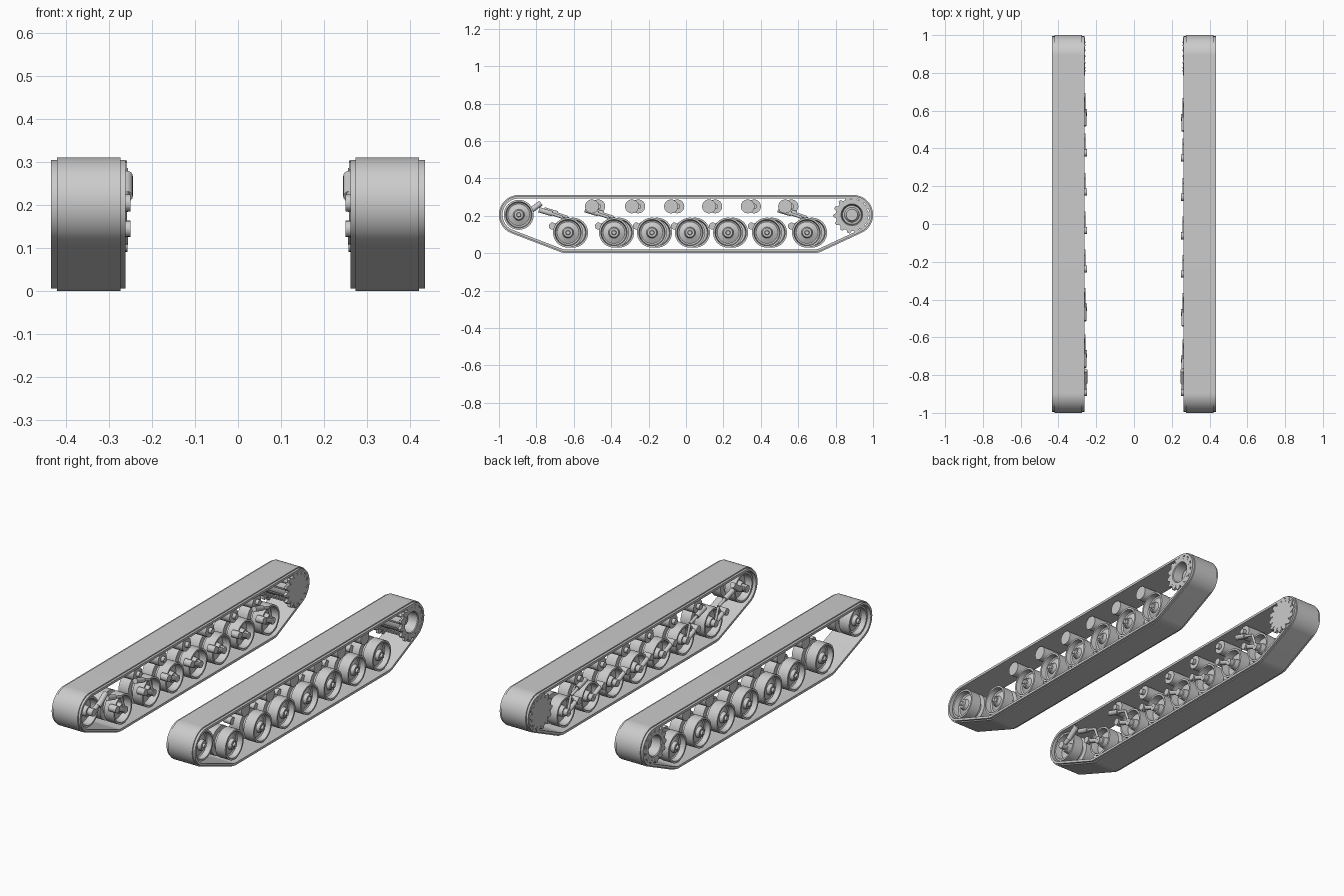
import bpy, bmesh, math
from mathutils import Vector

cube = bpy.data.objects.get("Cube")
if cube:
    bpy.data.objects.remove(cube)

grey = bpy.data.materials.new("plain_grey")
grey.use_nodes = True
grey.diffuse_color = (0.6, 0.6, 0.6, 1)
grey.node_tree.nodes["Principled BSDF"].inputs["Base Color"].default_value = (0.6, 0.6, 0.6, 1)
made = []


def finish(bm, name):
    bmesh.ops.recalc_face_normals(bm, faces=bm.faces)
    me = bpy.data.meshes.new(name)
    bm.to_mesh(me)
    bm.free()
    me.materials.append(grey)
    return me


def place(me, name, y=0, z=0):
    ob = bpy.data.objects.new(name, me)
    ob.location = (0, y, z)
    bpy.context.collection.objects.link(ob)
    made.append(ob)


def lathe(name, side, profile, seg=40, teeth=False):
    """Spin (x, radius) points around the x axis; teeth notch the widest rings."""
    bm = bmesh.new()
    rings = []
    for x, r in profile:
        if r == 0:
            rings.append([bm.verts.new((side * x, 0, 0))] * seg)
            continue
        ring = []
        for k in range(seg):
            a = math.tau * k / seg
            rad = r - 0.014 if teeth and r > 0.09 and k % 4 > 1 else r
            ring.append(bm.verts.new((side * x, rad * math.cos(a), rad * math.sin(a))))
        rings.append(ring)
    for a, b in zip(rings, rings[1:]):
        for k in range(seg):
            n = (k + 1) % seg
            corners = list(dict.fromkeys((a[k], a[n], b[n], b[k])))
            bm.faces.new(corners)
    return finish(bm, name)


def rod(name, side, p, q, r, seg=16):
    """Round bar between two points, mirrored by side."""
    p, q = (Vector((side * v[0], v[1], v[2])) for v in (p, q))
    bm = bmesh.new()
    bmesh.ops.create_cone(bm, cap_ends=True, segments=seg, radius1=r, radius2=r, depth=(q - p).length)
    bm.transform(Vector((0, 0, 1)).rotation_difference(q - p).to_matrix().to_4x4())
    bmesh.ops.translate(bm, verts=bm.verts, vec=(p + q) / 2)
    place(finish(bm, name), name)


# Belt path wraps around these circles: y, z, radius
CIRCLES = [(-0.894, 0.205, 0.106), (0.894, 0.205, 0.106), (-0.635, 0.11, 0.11), (0.68, 0.11, 0.11)]
BELT = [(0.262, -0.019), (0.262, -0.006), (0.274, -0.006), (0.274, 0),
        (0.422, 0), (0.422, -0.006), (0.435, -0.006), (0.435, -0.019)]


def belt(name, side):
    bm = bmesh.new()
    loops = []
    for k in range(180):
        a = math.tau * k / 180
        c, s = math.cos(a), math.sin(a)
        y, z, r = max(CIRCLES, key=lambda o: o[0] * c + o[1] * s + o[2])
        loops.append([bm.verts.new((side * x, y + (r + d) * c, z + (r + d) * s)) for x, d in BELT])
    for k, a in enumerate(loops):
        b = loops[(k + 1) % len(loops)]
        for i in range(len(BELT)):
            j = (i + 1) % len(BELT)
            bm.faces.new((a[i], a[j], b[j], b[i]))
    return finish(bm, name)


# Half-sections as (x, radius) from the outer face to the inner face
WHEEL = [(0.428, 0), (0.428, 0.01), (0.418, 0.013), (0.418, 0.024), (0.4, 0.03), (0.388, 0.058),
         (0.392, 0.066), (0.42, 0.07), (0.42, 0.08), (0.36, 0.08), (0.36, 0.052), (0.335, 0.052),
         (0.335, 0.08), (0.275, 0.08), (0.275, 0.07), (0.315, 0.066), (0.315, 0.03), (0.28, 0.026), (0.28, 0)]
SPROCKET = [(0.39, 0), (0.39, 0.03), (0.375, 0.04), (0.375, 0.05), (0.43, 0.054), (0.434, 0.058),
            (0.434, 0.1), (0.42, 0.1), (0.42, 0.062), (0.276, 0.062), (0.276, 0.1), (0.259, 0.1), (0.259, 0)]
ROLLER = [(0.4, 0), (0.4, 0.037), (0.28, 0.037), (0.28, 0.015), (0.262, 0.015), (0.262, 0)]
WHEEL_Y = [-0.631, -0.385, -0.182, 0.021, 0.225, 0.433, 0.647]
ROLLER_Y = [-0.503, -0.289, -0.08, 0.123, 0.33, 0.53]

for side, label, shift in ((1, "left", 0), (-1, "right", 0.027)):
    # Track belt, idler and drive sprocket
    place(belt("track_belt", side), label + "_track_belt")
    wheel = lathe("road_wheel", side, WHEEL)
    place(wheel, label + "_idler_wheel", -0.894, 0.205)
    place(lathe("sprocket", side, SPROCKET, 56, True), label + "_drive_sprocket", 0.887, 0.205)
    for k in range(14):
        a = math.tau * (k + 0.5) / 14
        y, z = 0.887 + 0.077 * math.cos(a), 0.205 + 0.077 * math.sin(a)
        rod(label + "_sprocket_bolt", side, (0.256, y, z), (0.435, y, z), 0.004, 8)

    # Idler tensioner
    rod(label + "_tensioner_axle", side, (0.25, -0.89, 0.205), (0.3, -0.89, 0.205), 0.02)
    rod(label + "_tensioner_arm", side, (0.264, -0.89, 0.205), (0.264, -0.83, 0.228), 0.012)
    rod(label + "_tensioner_rod", side, (0.26, -0.84, 0.22), (0.26, -0.775, 0.268), 0.015)

    # Return rollers
    roller = lathe("return_roller", side, ROLLER, 28)
    for y in ROLLER_Y:
        place(roller, label + "_return_roller", y + shift * 1.25, 0.25)

    # Road wheels with trailing arms and hub bolts
    for i, y in enumerate(WHEEL_Y):
        y += shift
        place(wheel, label + "_road_wheel", y, 0.11)
        for k in range(8):
            a = math.tau * k / 8
            by, bz = y + 0.019 * math.cos(a), 0.11 + 0.019 * math.sin(a)
            rod(label + "_hub_bolt", side, (0.41, by, bz), (0.422, by, bz), 0.003, 6)
        rod(label + "_arm_pivot", side, (0.25, y - 0.083, 0.145), (0.295, y - 0.083, 0.145), 0.019)
        rod(label + "_swing_arm", side, (0.268, y - 0.083, 0.145), (0.268, y, 0.11), 0.012)
        rod(label + "_arm_hub", side, (0.257, y, 0.11), (0.3, y, 0.11), 0.019)
        # Dampers on the first, second and last wheel
        if i in (0, 1, 6):
            rod(label + "_damper_body", side, (0.266, y - 0.155, 0.232), (0.266, y - 0.085, 0.211), 0.014)
            rod(label + "_damper_rod", side, (0.266, y - 0.09, 0.212), (0.266, y - 0.03, 0.192), 0.008)
            rod(label + "_damper_link", side, (0.266, y - 0.03, 0.192), (0.266, y, 0.11), 0.007)

# Smooth shading with sharp edges kept
bpy.ops.object.select_all(action="DESELECT")
for ob in made:
    ob.select_set(True)
bpy.context.view_layer.objects.active = made[0]
bpy.ops.object.shade_smooth_by_angle(angle=math.radians(30))
